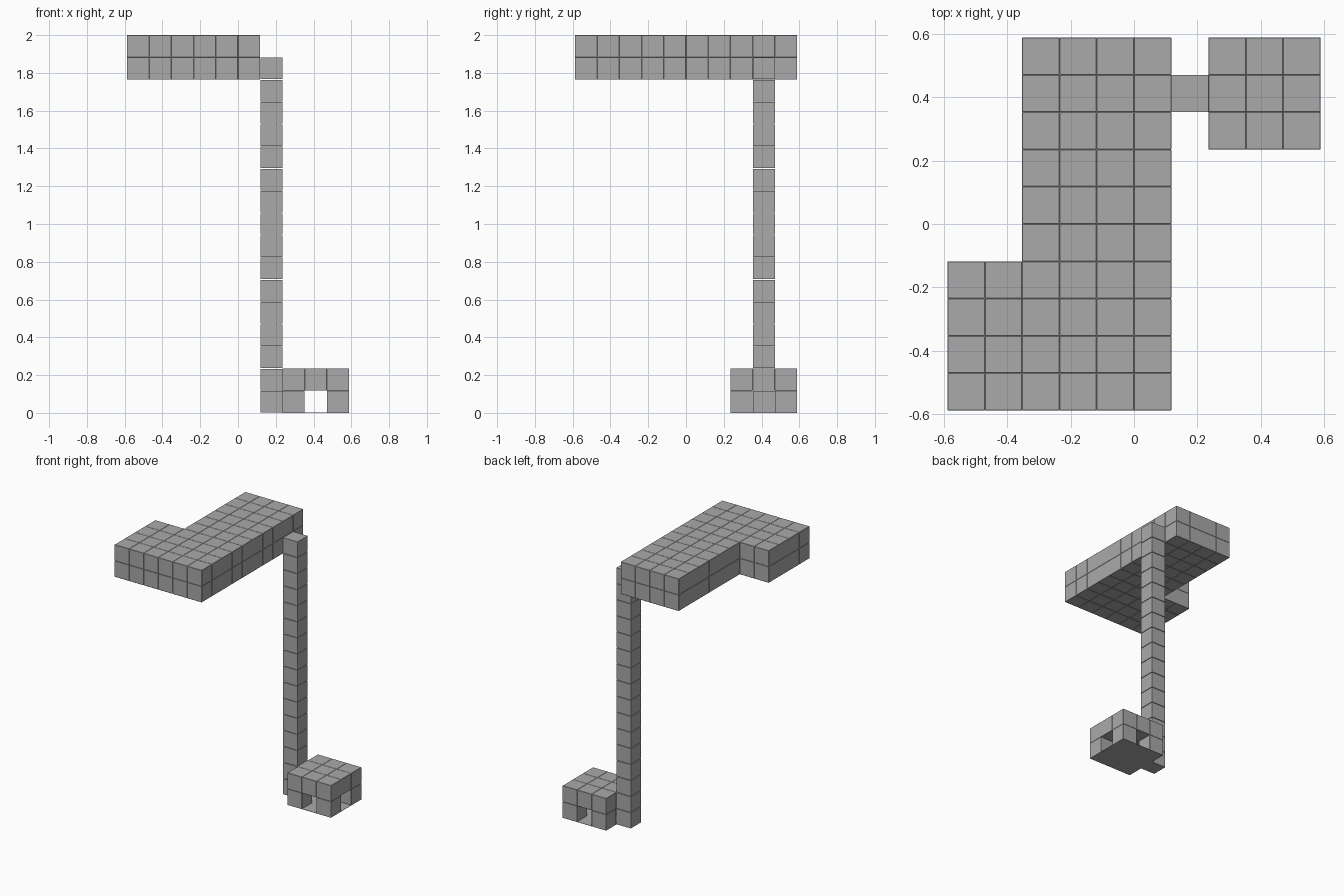
import bpy, bmesh
from mathutils import Matrix, Vector

if "Cube" in bpy.data.objects:
    bpy.data.objects.remove(bpy.data.objects["Cube"])

U = 2 / 17            # one block; the model is 17 blocks tall, 10 x 10 in plan

grey = bpy.data.materials.new("plain grey")
grey.diffuse_color = (0.4, 0.4, 0.4, 1)
grey.use_nodes = True
grey.node_tree.nodes["Principled BSDF"].inputs["Base Color"].default_value = grey.diffuse_color


def make(name, boxes, bevel=0.0):
    """Join boxes given as (centre, size) into one object."""
    bm = bmesh.new()
    for c, s in boxes:
        bmesh.ops.create_cube(bm, size=1, matrix=Matrix.Translation(c) @ Matrix.Diagonal((*s, 1)))
    if bevel:
        bmesh.ops.bevel(bm, geom=bm.edges[:], offset=bevel, segments=1, affect='EDGES')
    me = bpy.data.meshes.new(name)
    bm.to_mesh(me)
    bm.free()
    me.materials.append(grey)
    ob = bpy.data.objects.new(name, me)
    bpy.context.collection.objects.link(ob)
    return ob


def block(x, y, z, gap=0.0):
    """A unit block at a grid cell."""
    c = Vector(((x - 4.5) * U, (y - 4.5) * U, (z + 0.5) * U))
    return c, (U - gap / 4, U - gap / 4, U - gap)


# L-shaped raised platform, two layers thick
make("platform", [block(x, y, z) for x in range(6) for y in range(10) for z in (15, 16)
                  if x >= 2 or y < 4], 0.0015)

# Tower of single blocks with fine joints
make("tower", [block(6, 8, z, 0.004) for z in range(16)])

# Hut: four corner posts, flat roof, doorway in each side
make("hut_posts", [block(x, y, 0) for x in (7, 9) for y in (7, 9)], 0.0015)
make("hut_roof", [block(x, y, 1) for x in (7, 8, 9) for y in (7, 8, 9)], 0.0015)
make("hut_floor", [(Vector((3.5 * U, 3.5 * U, 0.001)), (3 * U, 3 * U, 0.002))])
